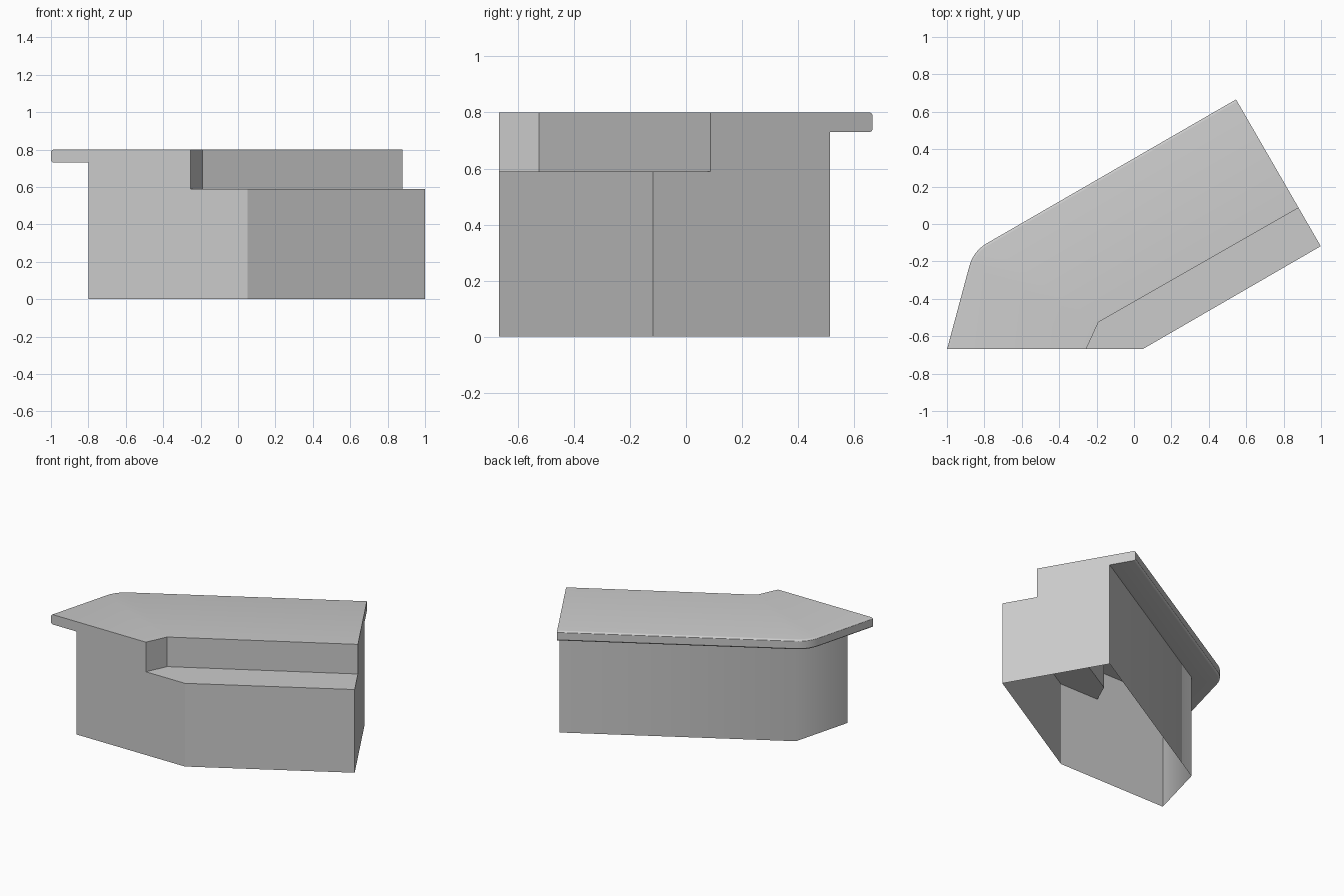
import bpy, bmesh
from math import sin, cos, tan, radians
from mathutils import Vector

if "Cube" in bpy.data.objects:
    bpy.data.objects.remove(bpy.data.objects["Cube"])

# main dimensions
TOP, SLAB, LEDGE, FRONT = 0.80, 0.73, 0.59, -0.667
RIM, CORNER_R, ARC_STEPS = 0.015, 0.20, 8

# plan directions: inward normals of the slanted left side and the long back side
n_left = Vector((cos(radians(15)), -sin(radians(15))))
n_back = Vector((0.5, -cos(radians(30))))
start, end = Vector((-1, FRONT)), Vector((0.545, 0.667))


def meet(d_left, d_back):
    """Crossing of the left and back lines, each moved inward."""
    a, b = n_left.dot(start) + d_left, n_back.dot(end) + d_back
    det = n_left.x * n_back.y - n_left.y * n_back.x
    return Vector(((a * n_back.y - b * n_left.y) / det,
                   (n_left.x * b - n_back.x * a) / det))


def rim_ring(d, z):
    """Overhanging edge of the top, inset by d, with its rounded corner."""
    centre = meet(CORNER_R, CORNER_R)
    pts = [start + Vector((d / n_left.x, 0))]
    for i in range(ARC_STEPS + 1):
        a = radians(165 - 45 * i / ARC_STEPS)
        pts.append(centre + (CORNER_R - d) * Vector((cos(a), sin(a))))
    pts.append(end + n_back * d)
    return [p.to_3d() + Vector((0, 0, z)) for p in pts]


def at(p, z):
    return Vector((p[0], p[1], z))


bm = bmesh.new()


def face(points):
    return bm.faces.new([bm.verts.new(p) for p in points])


def wall(p, q, z0, z1):
    return face([at(p, z0), at(q, z0), at(q, z1), at(p, z1)])


# plan points of the cabinet and of the step cut into its front
front_l, front_m = (-0.80, FRONT), (0.05, FRONT)
end_f, end_b = end + n_back * 0.907, end + n_back * 0.177
back_l = meet(0.193, 0.177)
step_a, step_b, step_c = (-0.255, FRONT), (-0.19, -0.525), end + n_back * 0.67

# rounded rim of the top, from underside to upper surface
rings = []
for i in range(9):
    a = radians(-90 + 180 * i / 8)
    d = RIM * (1 - cos(a))
    mid = SLAB + RIM if i < 4 else TOP - RIM
    if i == 4:
        continue
    rings.append(rim_ring(d, mid + RIM * sin(a)))
for low, high in zip(rings, rings[1:]):
    for i in range(len(low) - 1):
        face([low[i], low[i + 1], high[i + 1], high[i]])

# upper surface, overhang underside and step ledge
face(rings[-1] + [at(p, TOP) for p in (step_c, step_b, step_a)])
face(rings[0] + [at(p, SLAB) for p in (end_b, back_l, front_l)])
face([at(p, LEDGE) for p in (step_a, front_m, end_f, step_c, step_b)])

# side walls, the base stays open
wall(front_m, end_f, 0, LEDGE)
wall(end_b, back_l, 0, SLAB)
wall(back_l, front_l, 0, SLAB)
wall(step_a, step_b, LEDGE, TOP)
wall(step_b, step_c, LEDGE, TOP)

# front panel and end panel, following the rim section
face([at(front_l, 0), at(front_m, 0), at(front_m, LEDGE), at(step_a, LEDGE),
      at(step_a, TOP)] + [r[0] for r in reversed(rings)] + [at(front_l, SLAB)])
face([at(end_f, 0), at(end_b, 0), at(end_b, SLAB)] + [r[-1] for r in rings]
     + [at(step_c, TOP), at(step_c, LEDGE), at(end_f, LEDGE)])

bmesh.ops.remove_doubles(bm, verts=bm.verts, dist=0.0005)
bmesh.ops.recalc_face_normals(bm, faces=bm.faces)

# smooth only the rim and the back left corner of the cabinet
for f in bm.faces:
    f.smooth = True
for e in bm.edges:
    m = (e.verts[0].co + e.verts[1].co) / 2
    soft_corner = (m.xy - back_l).length < 0.001
    angle = e.calc_face_angle(3.0)
    e.smooth = soft_corner or angle < radians(28)

mesh = bpy.data.meshes.new("corner_counter")
bm.to_mesh(mesh)
bm.free()
bpy.context.collection.objects.link(bpy.data.objects.new("corner_counter", mesh))
